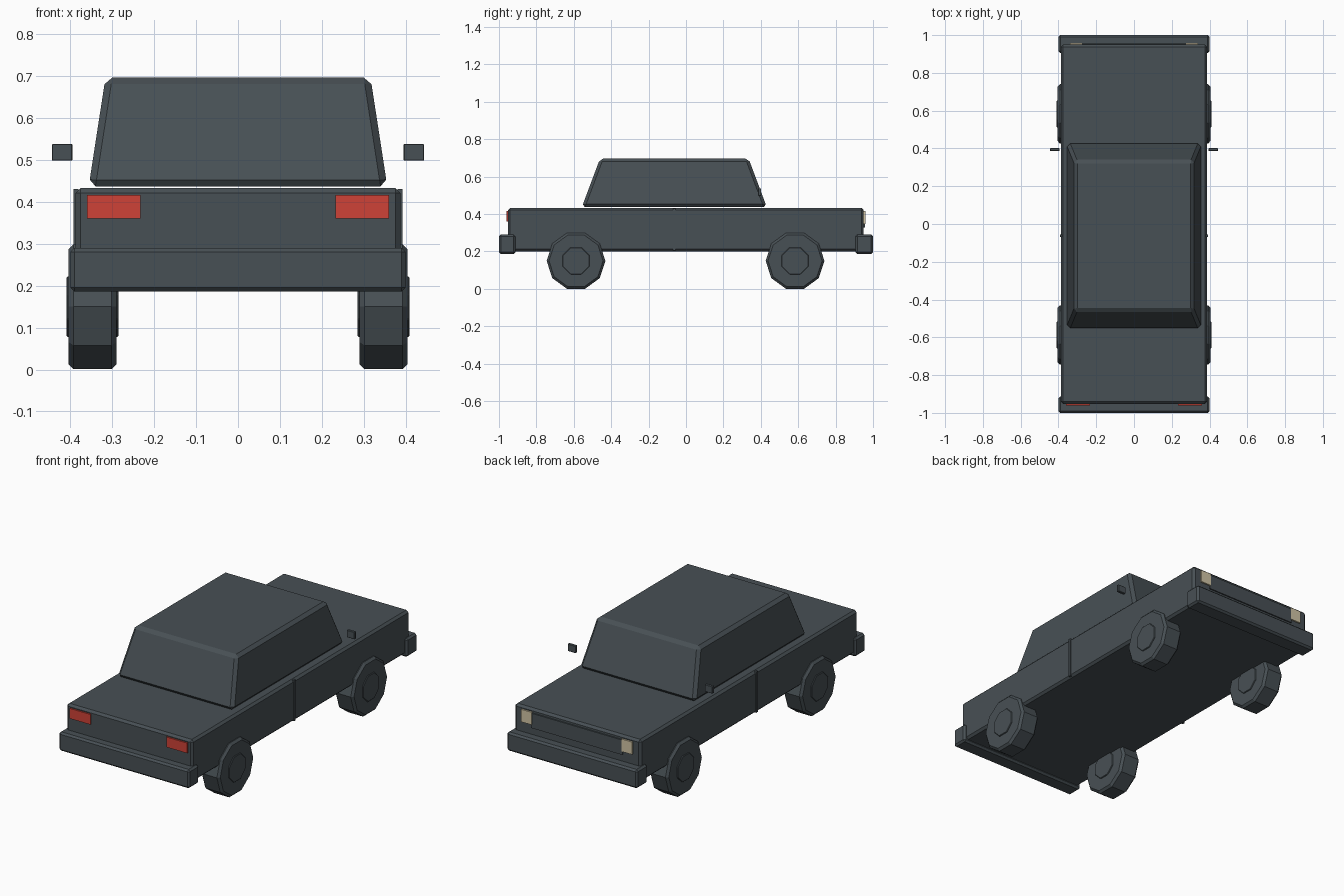
import bpy
import bmesh
import math
from mathutils import Matrix

cube = bpy.data.objects.get("Cube")
if cube:
    bpy.data.objects.remove(cube, do_unlink=True)


def material(name, rgb):
    m = bpy.data.materials.new(name)
    m.use_nodes = True
    m.diffuse_color = (*rgb, 1)
    m.node_tree.nodes["Principled BSDF"].inputs["Base Color"].default_value = (*rgb, 1)
    return m


GREY = material("slate grey", (0.064, 0.08, 0.09))
RED = material("lamp red", (0.62, 0.055, 0.038))
CREAM = material("lamp cream", (0.64, 0.56, 0.38))


def finish(bm, name, mat, bevel):
    """Turn a bmesh into an object with chamfered edges."""
    mesh = bpy.data.meshes.new(name)
    bm.to_mesh(mesh)
    bm.free()
    mesh.materials.append(mat)
    ob = bpy.data.objects.new(name, mesh)
    bpy.context.collection.objects.link(ob)
    if bevel:
        mod = ob.modifiers.new("chamfer", 'BEVEL')
        mod.width = bevel
        mod.segments = 1
        mod.limit_method = 'ANGLE'
        mod.angle_limit = math.radians(40)
    return ob


def box(name, x, y, z, mat=GREY, bevel=0.0, top=None):
    """Box between (min, max) pairs; top gives other x and y limits for the upper face."""
    bm = bmesh.new()
    bmesh.ops.create_cube(bm, size=1)
    for v in bm.verts:
        upper = v.co.z > 0
        xs, ys = top if top and upper else (x, y)
        v.co = (xs[v.co.x > 0], ys[v.co.y > 0], z[upper])
    return finish(bm, name, mat, bevel)


def disc(name, centre, radius, width, sides, bevel=0.0):
    """Cylinder along x with a flat side at the top and bottom."""
    bm = bmesh.new()
    bmesh.ops.create_cone(bm, cap_ends=True, segments=sides, radius1=radius,
                          radius2=radius, depth=width)
    # Turn the side faces so that one lies level
    low = min(bm.faces, key=lambda f: f.calc_center_median().y + abs(f.normal.z) * 9)
    n = low.normal
    turn = -math.pi / 2 - math.atan2(n.y, n.x)
    bmesh.ops.rotate(bm, verts=bm.verts, matrix=Matrix.Rotation(turn, 3, 'Z'))
    for v in bm.verts:
        v.co = (v.co.z + centre[0], v.co.x + centre[1], v.co.y + centre[2])
    return finish(bm, name, GREY, bevel)


def span(side, a, b):
    return tuple(sorted((side * a, side * b)))


# Body and cabin
box("body", (-0.387, 0.387), (-0.952, 0.95), (0.2, 0.433), bevel=0.012)
box("cabin", (-0.356, 0.356), (-0.557, 0.432), (0.437, 0.696), bevel=0.016,
    top=((-0.316, 0.316), (-0.46, 0.335)))

# Bumpers and grille
box("front_bumper", (-0.4, 0.4), (-1.0, -0.912), (0.186, 0.29), bevel=0.01)
box("rear_bumper", (-0.4, 0.4), (0.906, 1.0), (0.186, 0.29), bevel=0.01)
box("grille", (-0.28, 0.28), (0.945, 0.957), (0.328, 0.41))

for side, label in ((1, "left"), (-1, "right")):
    # Lamps
    box(label + "_red_lamp", span(side, 0.233, 0.36), (-0.96, -0.945), (0.36, 0.416), RED)
    box(label + "_cream_lamp", span(side, 0.275, 0.34), (0.945, 0.959), (0.347, 0.416), CREAM)
    # Mirror and door seam strip
    box(label + "_mirror", span(side, 0.395, 0.444), (0.386, 0.402), (0.498, 0.538), bevel=0.002)
    box(label + "_door_strip", span(side, 0.38, 0.392), (-0.069, -0.055), (0.205, 0.431))
    # Wheels with hubs showing on both faces
    for y, end in ((-0.588, "front"), (0.583, "rear")):
        disc(f"{end}_{label}_wheel", (side * 0.347, y, 0.15), 0.157, 0.114, 10, 0.012)
        disc(f"{end}_{label}_hub", (side * 0.347, y, 0.15), 0.078, 0.124, 8, 0.003)
